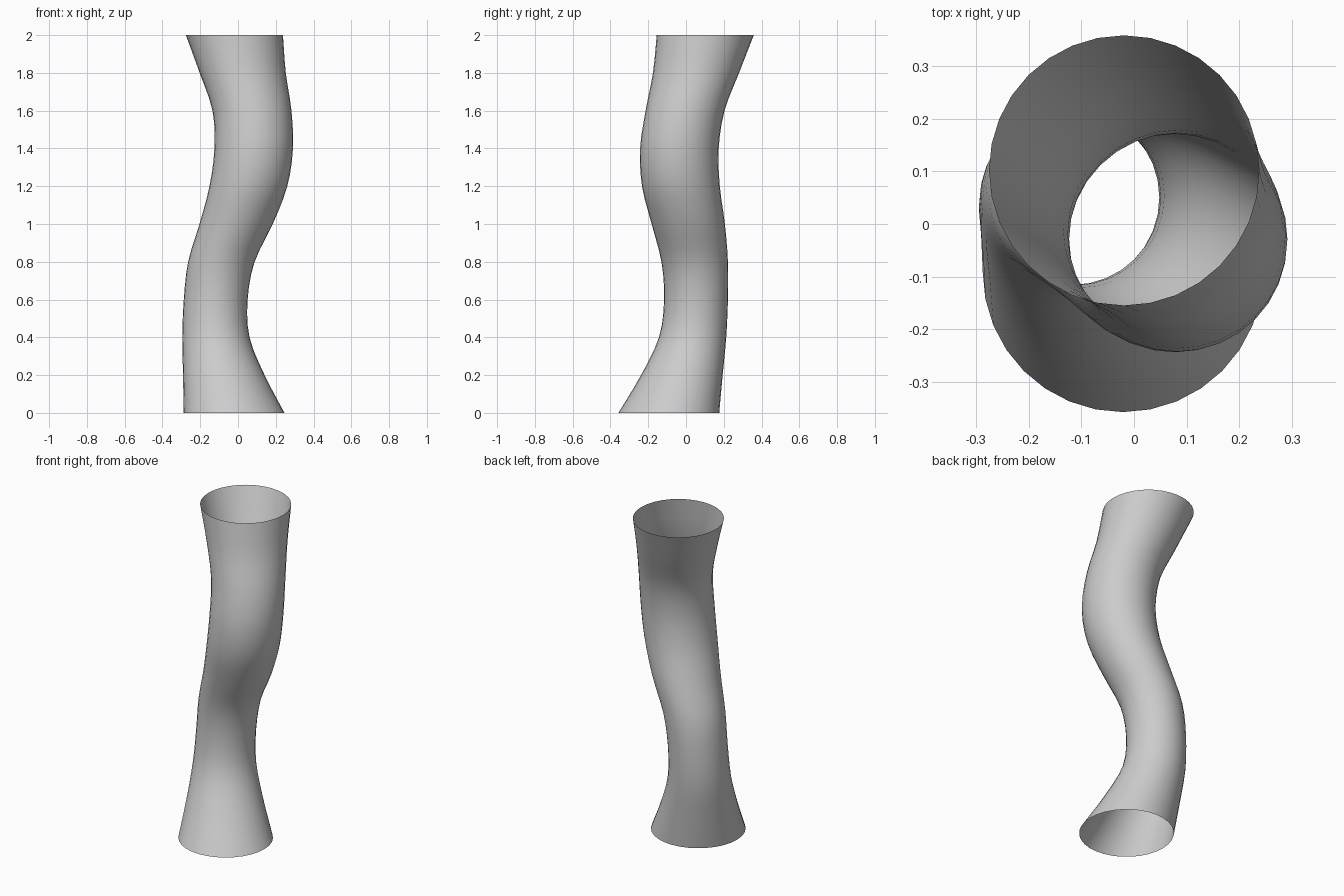
import bpy, bmesh
from math import cos, sin, tau
from mathutils import Vector

if "Cube" in bpy.data.objects:
    bpy.data.objects.remove(bpy.data.objects["Cube"])

# Cross-sections every 0.2 in height: centre x, centre y, radius
SECTIONS = [Vector(s) for s in (
    (-0.021, -0.091, 0.267), (-0.075, -0.022, 0.216), (-0.117, 0.035, 0.178),
    (-0.118, 0.053, 0.169), (-0.088, 0.046, 0.176), (-0.010, 0.012, 0.194),
    (0.055, -0.027, 0.206), (0.083, -0.035, 0.208), (0.074, -0.005, 0.209),
    (0.025, 0.053, 0.228), (-0.019, 0.102, 0.257))]
STEP, SUB, SIDES = 0.2, 3, 32


def section(t):
    """Smooth (Catmull-Rom) interpolation along the sections."""
    n = len(SECTIONS)
    i = min(int(t), n - 2)
    u = t - i
    b, c = SECTIONS[i], SECTIONS[i + 1]
    a = SECTIONS[i - 1] if i > 0 else 2 * b - c
    d = SECTIONS[i + 2] if i + 2 < n else 2 * c - b
    return 0.5 * (2 * b + (c - a) * u + (2 * a - 5 * b + 4 * c - d) * u**2
                  + (3 * b - a - 3 * c + d) * u**3)


# Open-ended winding tube lofted through horizontal rings
bm = bmesh.new()
rings = []
for k in range((len(SECTIONS) - 1) * SUB + 1):
    x, y, r = section(k / SUB)
    rings.append([bm.verts.new((x + r * cos(tau * j / SIDES),
                                y + r * sin(tau * j / SIDES),
                                k * STEP / SUB)) for j in range(SIDES)])
for low, high in zip(rings, rings[1:]):
    for j in range(SIDES):
        m = (j + 1) % SIDES
        bm.faces.new((low[j], low[m], high[m], high[j])).smooth = True

mesh = bpy.data.meshes.new("winding_tube")
bm.to_mesh(mesh)
bm.free()
tube = bpy.data.objects.new("winding_tube", mesh)
bpy.context.collection.objects.link(tube)
